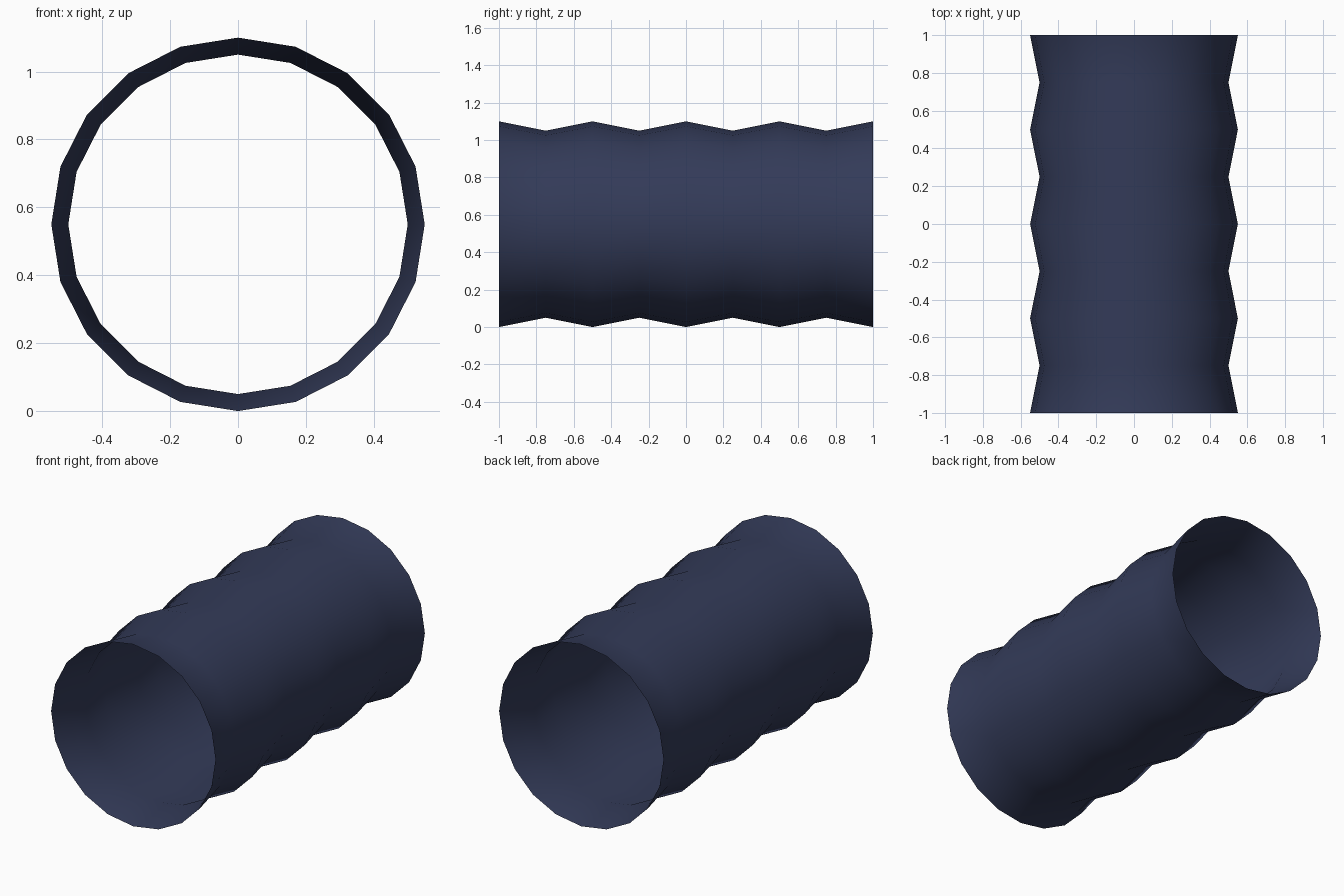
import bpy, bmesh, math

if "Cube" in bpy.data.objects:
    bpy.data.objects.remove(bpy.data.objects["Cube"])

SIDES = 20
RINGS = 9
CENTRE_Z = 0.55

# Corrugated open tube along y: rings alternate between ridge and groove
bm = bmesh.new()
rings = []
for i in range(RINGS):
    y = -1 + 0.25 * i
    r = 0.55 if i % 2 == 0 else 0.50
    rings.append([bm.verts.new((r * math.cos(2 * math.pi * k / SIDES), y,
                                CENTRE_Z + r * math.sin(2 * math.pi * k / SIDES)))
                  for k in range(SIDES)])
for a, b in zip(rings, rings[1:]):
    for k in range(SIDES):
        n = (k + 1) % SIDES
        face = bm.faces.new((a[k], b[k], b[n], a[n]))
        face.smooth = True

# Make every face point away from the tube axis
bm.normal_update()
bm.faces.ensure_lookup_table()
f = bm.faces[0]
c = f.calc_center_median()
if f.normal.x * c.x + f.normal.z * (c.z - CENTRE_Z) < 0:
    bmesh.ops.reverse_faces(bm, faces=bm.faces[:])

mesh = bpy.data.meshes.new("corrugated_tube")
bm.to_mesh(mesh)
bm.free()
tube = bpy.data.objects.new("corrugated_tube", mesh)
bpy.context.collection.objects.link(tube)

# Dark navy finish
navy = bpy.data.materials.new("dark_navy")
navy.diffuse_color = (0.033, 0.043, 0.098, 1)
navy.use_nodes = True
navy.node_tree.nodes["Principled BSDF"].inputs["Base Color"].default_value = navy.diffuse_color
mesh.materials.append(navy)
